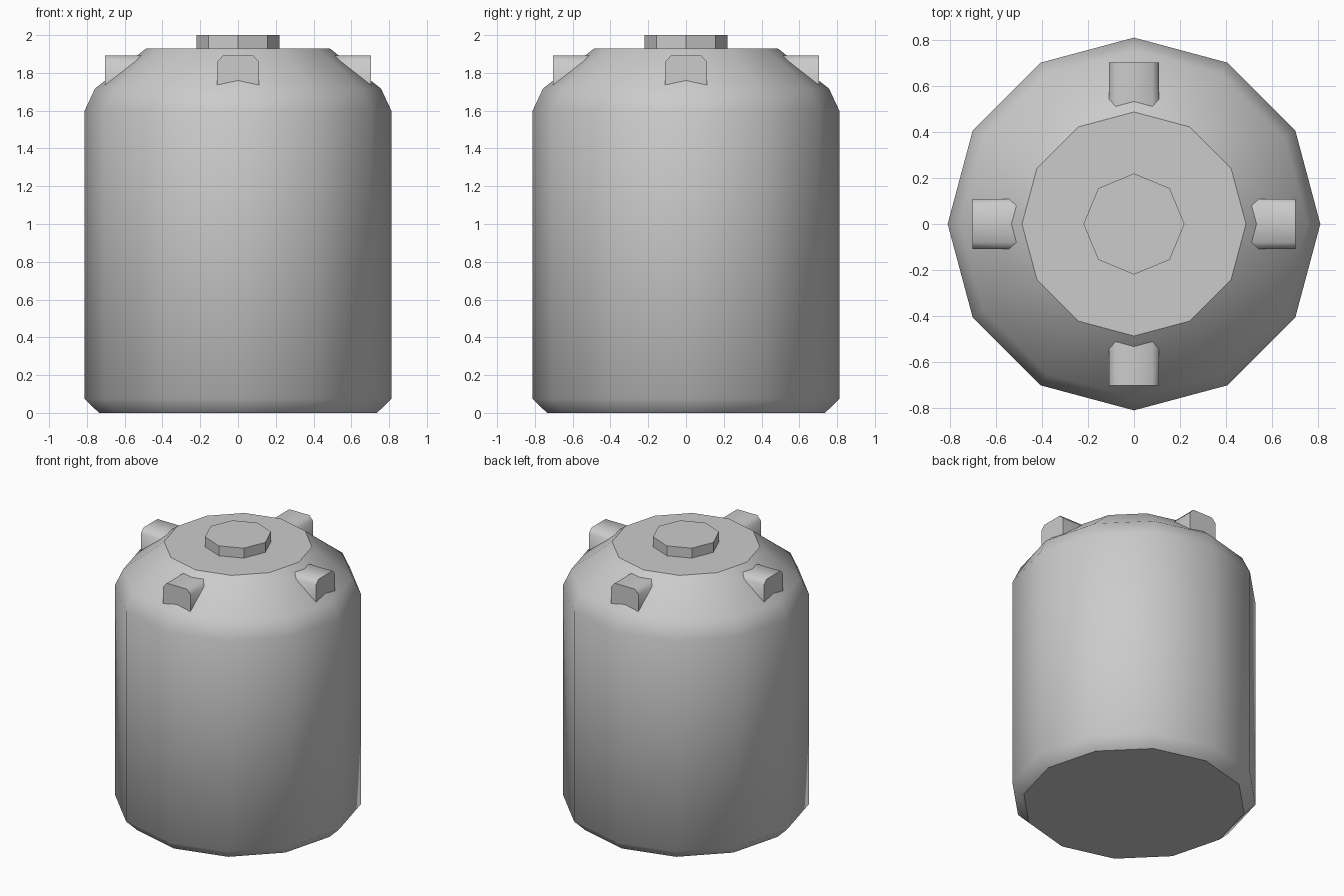
import bpy, bmesh, math
from mathutils import Matrix

if "Cube" in bpy.data.objects:
    bpy.data.objects.remove(bpy.data.objects["Cube"])


def finish(name, bm, sharp):
    """Smooth all faces, keep edges sharp where the test says so."""
    bmesh.ops.recalc_face_normals(bm, faces=bm.faces)
    for f in bm.faces:
        f.smooth = True
    for e in bm.edges:
        e.smooth = not sharp(e)
    me = bpy.data.meshes.new(name)
    bm.to_mesh(me)
    bm.free()
    ob = bpy.data.objects.new(name, me)
    bpy.context.collection.objects.link(ob)
    return ob


def lathe(name, profile, n, sharp):
    """Closed n-sided solid from a (radius, z) profile."""
    bm = bmesh.new()
    rings = [[bm.verts.new((r * math.cos(2 * math.pi * i / n),
                            r * math.sin(2 * math.pi * i / n), z))
              for i in range(n)] for r, z in profile]
    for a, b in zip(rings, rings[1:]):
        for i in range(n):
            j = (i + 1) % n
            bm.faces.new((a[i], a[j], b[j], b[i]))
    bm.faces.new(rings[0])
    bm.faces.new(rings[-1])
    return finish(name, bm, sharp)


def cap_edge(e):
    return any(len(f.verts) > 4 for f in e.link_faces)


# Tank body: 12 sides, bevelled foot, sloping shoulder
SHOULDER, RIM = (0.757, 1.717), (0.488, 1.928)
lathe("tank_body", [(0.736, 0), (0.812, 0.074), (0.812, 1.6), SHOULDER, RIM],
      12, cap_edge)

# Filler lid: 8 flat sides
lathe("lid", [(0.22, 1.92), (0.22, 2.0)], 8, lambda e: True)


def shoulder_x(y, z):
    t = (z - SHOULDER[1]) / (RIM[1] - SHOULDER[1])
    r = SHOULDER[0] + t * (RIM[0] - SHOULDER[0])
    return min(r - abs(y) * math.tan(math.radians(15)) - 0.006, 0.695)


# Lifting lugs: chamfered section run from the shoulder outwards
SECTION = [(-0.11, 1.725), (-0.11, 1.86), (-0.08, 1.892), (0, 1.892),
           (0.08, 1.892), (0.11, 1.86), (0.11, 1.725)]
for k, side in enumerate(("right", "back", "left", "front")):
    bm = bmesh.new()
    outer = [bm.verts.new((0.703, y, z)) for y, z in SECTION]
    inner = [bm.verts.new((shoulder_x(y, z), y, z)) for y, z in SECTION]
    bm.faces.new(outer)
    bm.faces.new(inner)
    for i in range(len(SECTION)):
        j = (i + 1) % len(SECTION)
        bm.faces.new((outer[i], outer[j], inner[j], inner[i]))
    bm.transform(Matrix.Rotation(k * math.pi / 2, 4, 'Z'))
    finish("lug_" + side, bm,
           lambda e: cap_edge(e) or max(v.co.z for v in e.verts) < 1.75)
